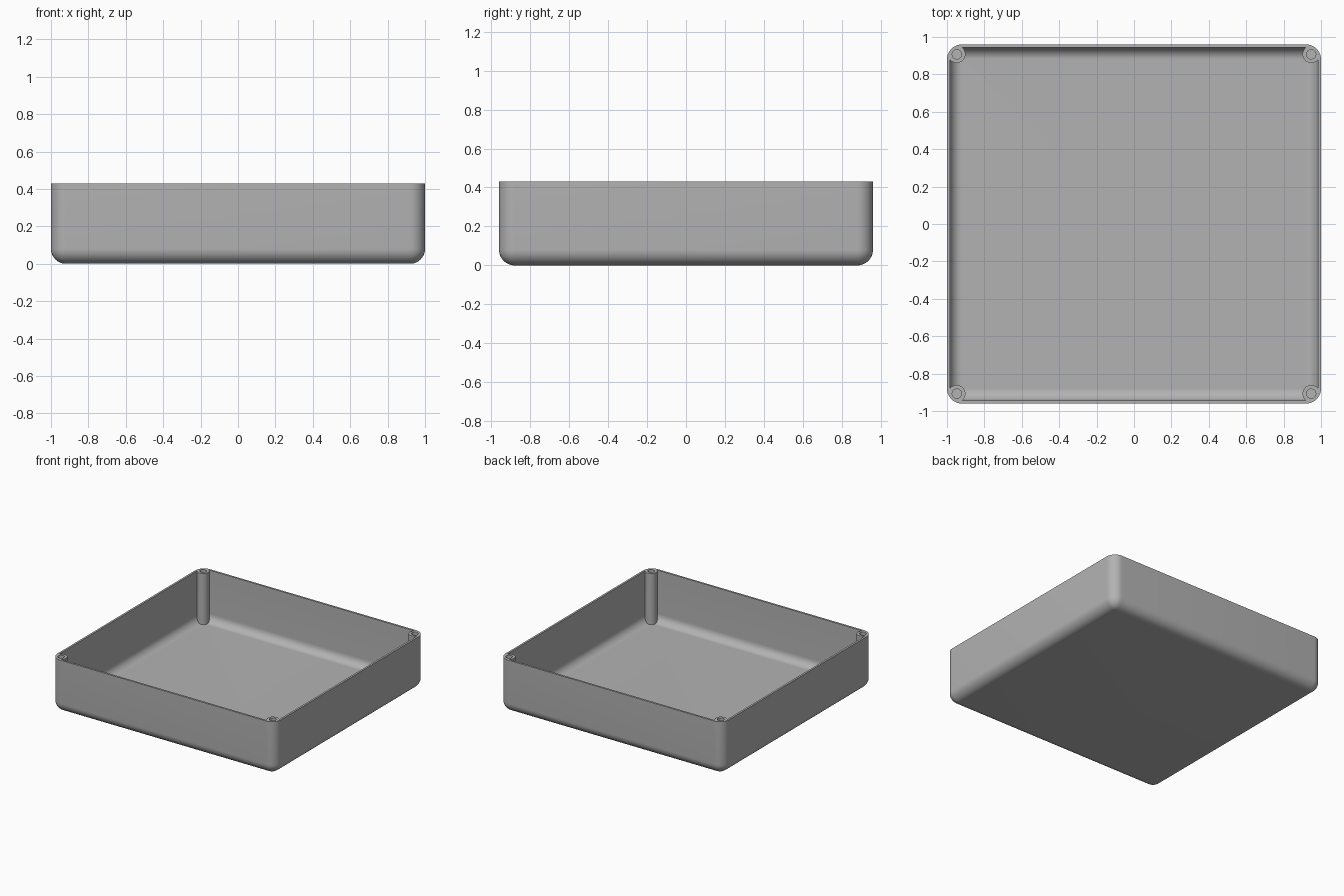
import bpy, bmesh
from math import sin, cos, pi, radians

cube = bpy.data.objects.get("Cube")
if cube:
    bpy.data.objects.remove(cube, do_unlink=True)

HALF_X, HALF_Y, HEIGHT = 1.0, 0.96, 0.43
RADIUS, WALL, STEPS = 0.08, 0.016, 12
POST_INSET, POST_R, HOLE_R, HOLE_FLOOR = 0.053, 0.046, 0.025, 0.1

grey = bpy.data.materials.new("plain grey")
grey.use_nodes = True
grey.diffuse_color = (0.45, 0.45, 0.45, 1)
grey.node_tree.nodes["Principled BSDF"].inputs["Base Color"].default_value = grey.diffuse_color


def add_object(name, bm):
    bmesh.ops.recalc_face_normals(bm, faces=bm.faces)
    mesh = bpy.data.meshes.new(name)
    bm.to_mesh(mesh)
    bm.free()
    mesh.materials.append(grey)
    obj = bpy.data.objects.new(name, mesh)
    bpy.context.scene.collection.objects.link(obj)
    return obj


def rounded_block(name, hx, hy, r, z0, z1):
    """Solid block with rounded upright corners and a rounded bottom edge."""
    bm = bmesh.new()
    levels = [(r * sin(a), z0 + r - r * cos(a))
              for a in (pi / 2 * i / STEPS for i in range(STEPS + 1))]
    levels[0] = (0.0005, z0)
    levels.append((r, z1))
    rings = []
    for cr, z in levels:
        ring = []
        for q, (sx, sy) in enumerate([(1, 1), (-1, 1), (-1, -1), (1, -1)]):
            for i in range(STEPS + 1):
                a = pi / 2 * (q + i / STEPS)
                ring.append(bm.verts.new((sx * (hx - r) + cr * cos(a),
                                          sy * (hy - r) + cr * sin(a), z)))
        rings.append(ring)
    for low, high in zip(rings, rings[1:]):
        for i in range(len(low)):
            j = (i + 1) % len(low)
            bm.faces.new((low[i], low[j], high[j], high[i]))
    bm.faces.new(rings[0][::-1])
    bm.faces.new(rings[-1])
    return add_object(name, bm)


def corner_cylinders(name, r, z0, z1):
    """Four upright cylinders, one in each corner."""
    bm = bmesh.new()
    for sx in (-1, 1):
        for sy in (-1, 1):
            made = bmesh.ops.create_cone(bm, cap_ends=True, segments=40,
                                         radius1=r, radius2=r, depth=z1 - z0)
            bmesh.ops.translate(bm, verts=made["verts"],
                                vec=(sx * (HALF_X - POST_INSET),
                                     sy * (HALF_Y - POST_INSET), (z0 + z1) / 2))
    return add_object(name, bm)


def subtract(target, cutter):
    """Cut one object from another and discard the cutter."""
    mod = target.modifiers.new("cut", "BOOLEAN")
    mod.operation, mod.solver, mod.object = "DIFFERENCE", "EXACT", cutter
    bpy.context.view_layer.update()
    graph = bpy.context.evaluated_depsgraph_get()
    mesh = bpy.data.meshes.new_from_object(target.evaluated_get(graph))
    target.modifiers.clear()
    target.data = mesh
    bpy.data.objects.remove(cutter, do_unlink=True)


# Tray shell, with the corner posts left standing in the cavity
tray = rounded_block("open_tray", HALF_X, HALF_Y, RADIUS, 0, HEIGHT)
cavity = rounded_block("cavity", HALF_X - WALL, HALF_Y - WALL, RADIUS - WALL, WALL, HEIGHT + 0.1)
subtract(cavity, corner_cylinders("posts", POST_R, -0.1, HEIGHT + 0.2))
subtract(tray, cavity)

# Screw holes down the posts
subtract(tray, corner_cylinders("screw_holes", HOLE_R, HOLE_FLOOR, HEIGHT + 0.1))

# Smooth fillets, crisp rims
bpy.ops.object.select_all(action="DESELECT")
tray.select_set(True)
bpy.context.view_layer.objects.active = tray
bpy.ops.object.shade_smooth_by_angle(angle=radians(30))
